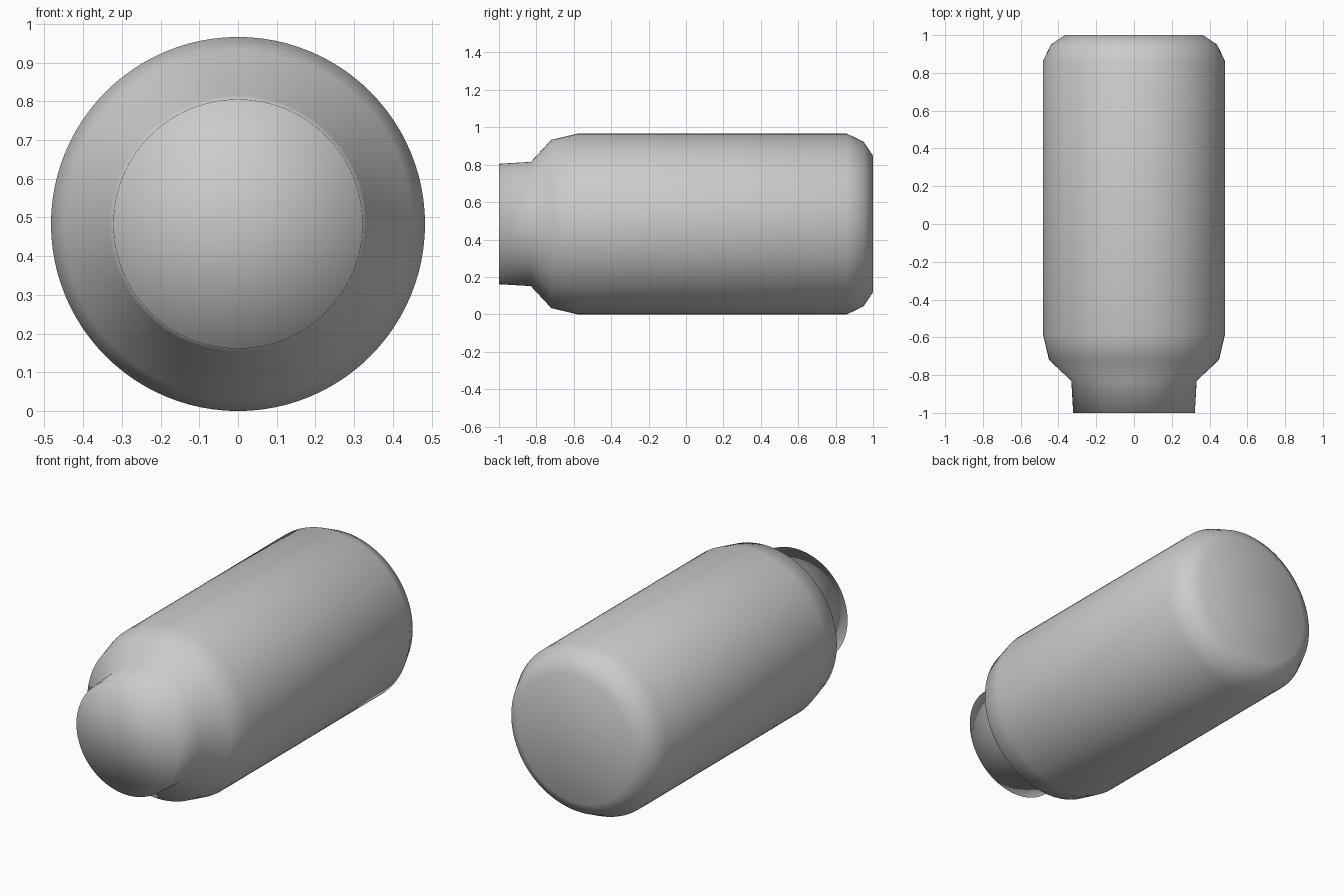
import bpy, bmesh
from math import cos, sin, tau

if "Cube" in bpy.data.objects:
    bpy.data.objects.remove(bpy.data.objects["Cube"])

SEGMENTS = 96
AXIS_HEIGHT = 0.483

# Jar profile from mouth to base: (y, radius)
PROFILE = [(-1.0, 0.322), (-0.83, 0.332), (-0.72, 0.45), (-0.58, 0.483),
           (0.86, 0.483), (0.95, 0.44), (1.0, 0.365)]


def lathe(name, profile, segments):
    """Revolve a profile around the y axis and close both ends."""
    bm = bmesh.new()
    rings = [[bm.verts.new((r * cos(tau * i / segments), y,
                            AXIS_HEIGHT + r * sin(tau * i / segments)))
              for i in range(segments)] for y, r in profile]
    # Side walls
    for a, b in zip(rings, rings[1:]):
        for i in range(segments):
            j = (i + 1) % segments
            bm.faces.new((a[i], a[j], b[j], b[i]))
    # End caps fanned around a centre point
    for ring, (y, _) in ((rings[0], profile[0]), (rings[-1], profile[-1])):
        centre = bm.verts.new((0, y, AXIS_HEIGHT))
        for i in range(segments):
            bm.faces.new((centre, ring[i], ring[(i + 1) % segments]))
    bmesh.ops.recalc_face_normals(bm, faces=bm.faces)
    for face in bm.faces:
        face.smooth = True
    mesh = bpy.data.meshes.new(name)
    bm.to_mesh(mesh)
    bm.free()
    obj = bpy.data.objects.new(name, mesh)
    bpy.context.collection.objects.link(obj)
    return obj


# Jar lying on its side, closed neck towards the front
lathe("jar", PROFILE, SEGMENTS)
